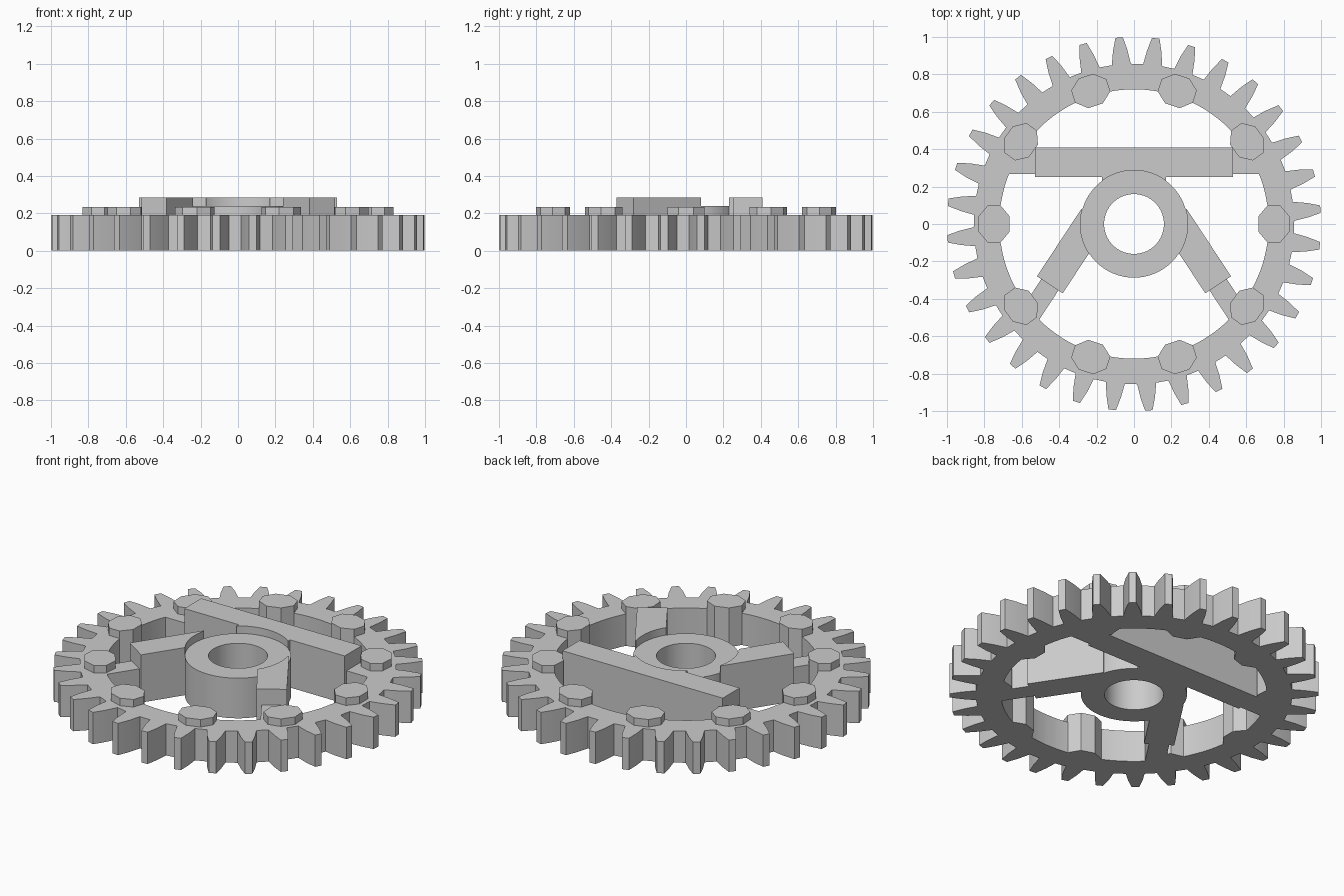
import bpy, bmesh
from math import cos, sin, pi, radians, atan2
from mathutils import Matrix, Vector

cube = bpy.data.objects.get("Cube")
if cube:
    bpy.data.objects.remove(cube, do_unlink=True)

GREY = 0.6
metal = bpy.data.materials.new("plain grey")
metal.use_nodes = True
metal.diffuse_color = (GREY, GREY, GREY, 1)
metal.node_tree.nodes["Principled BSDF"].inputs["Base Color"].default_value = (GREY, GREY, GREY, 1)

RIM_TOP, HUB_TOP, ARM_TOP = 0.19, 0.24, 0.285
HUB_R, BORE_R, RIM_IN = 0.287, 0.16, 0.72


def make(name, bm):
    bmesh.ops.recalc_face_normals(bm, faces=bm.faces)
    mesh = bpy.data.meshes.new(name)
    bm.to_mesh(mesh)
    bm.free()
    mesh.materials.append(metal)
    ob = bpy.data.objects.new(name, mesh)
    bpy.context.collection.objects.link(ob)
    return ob


def activate(ob):
    bpy.ops.object.select_all(action='DESELECT')
    ob.select_set(True)
    bpy.context.view_layer.objects.active = ob


def smooth(ob, angle):
    activate(ob)
    bpy.ops.object.shade_smooth_by_angle(angle=radians(angle))


def annulus(name, outer, inner, top):
    """Solid ring between two matching loops of 2D points."""
    bm = bmesh.new()
    n = len(outer)
    loops = [[bm.verts.new((x, y, z)) for x, y in pts]
             for pts, z in ((outer, 0), (outer, top), (inner, top), (inner, 0))]
    for a, b in zip(loops, loops[1:] + loops[:1]):
        for i in range(n):
            j = (i + 1) % n
            bm.faces.new((a[i], a[j], b[j], b[i]))
    return make(name, bm)


def prism(name, pts, top):
    bm = bmesh.new()
    face = bm.faces.new([bm.verts.new((x, y, 0)) for x, y in pts])
    ext = bmesh.ops.extrude_face_region(bm, geom=[face])["geom"]
    bmesh.ops.translate(bm, vec=(0, 0, top),
                        verts=[v for v in ext if isinstance(v, bmesh.types.BMVert)])
    return make(name, bm)


def bar(name, start, end, width, top):
    """Straight block along a line on the floor plan."""
    a, b = Vector(start), Vector(end)
    side = (b - a).normalized().orthogonal() * width / 2
    return prism(name, [a + side, b + side, b - side, a - side], top)


def polar(r, a):
    return (r * cos(a), r * sin(a))


# Toothed rim
TEETH = 32
outer, inner = [], []
for k in range(TEETH):
    centre = radians(4.55) + k * 2 * pi / TEETH
    for half, r in ((-.051, .857), (-.039, .93), (-.02, 1), (.02, 1), (.039, .93), (.051, .857)):
        a = centre + atan2(half, r)
        outer.append(polar(r, a))
        inner.append(polar(RIM_IN, a))
smooth(annulus("toothed_rim", outer, inner, RIM_TOP), 8)

# Hub with bore
angles = [i * 2 * pi / 64 for i in range(64)]
hub = annulus("hub", [polar(HUB_R, a) for a in angles], [polar(BORE_R, a) for a in angles], HUB_TOP)
smooth(hub, 20)

# Studs around the rim, slightly wider along the rim than across it
for k in range(10):
    turn = Matrix.Rotation(k * pi / 5, 2)
    pts = []
    for i in range(8):
        x, y = polar(1, (i + .5) * pi / 4)
        pts.append(turn @ Vector((.748 + x * .09, y * .107)))
    prism("rim_stud_%d" % (k + 1), pts, .235)

# Raised arms, trimmed to the round hub
cutter = prism("hub_cutter", [polar(HUB_R, a) for a in angles], 1)
cutter.location.z = -.5
cutter.hide_render = True
arms = [prism("cross_arm", [(-.53, .41), (-.53, .25), (-.17, .25), (-.17, .22),
                            (.17, .22), (.17, .25), (.53, .25), (.53, .41)], ARM_TOP)]
for s, word in ((1, "left"), (-1, "right")):
    foot = Vector((s * .45, -.325))
    along = Vector((s * .55, -.835)).normalized()
    arms.append(bar(word + "_arm", foot, foot - along * .43, .165, ARM_TOP))
    # Lower links joining the arms to the rim
    bar(word + "_arm_link", foot - along * .02, foot + along * .19, .11, RIM_TOP)
    bar(word + "_cross_link", (s * .5, .335), (s * .68, .335), .135, RIM_TOP)

for arm in arms:
    mod = arm.modifiers.new("hub trim", 'BOOLEAN')
    mod.object = cutter
    mod.operation = 'DIFFERENCE'
    mod.solver = 'EXACT'
    activate(arm)
    bpy.ops.object.modifier_apply(modifier=mod.name)
    smooth(arm, 20)
bpy.data.objects.remove(cutter, do_unlink=True)
